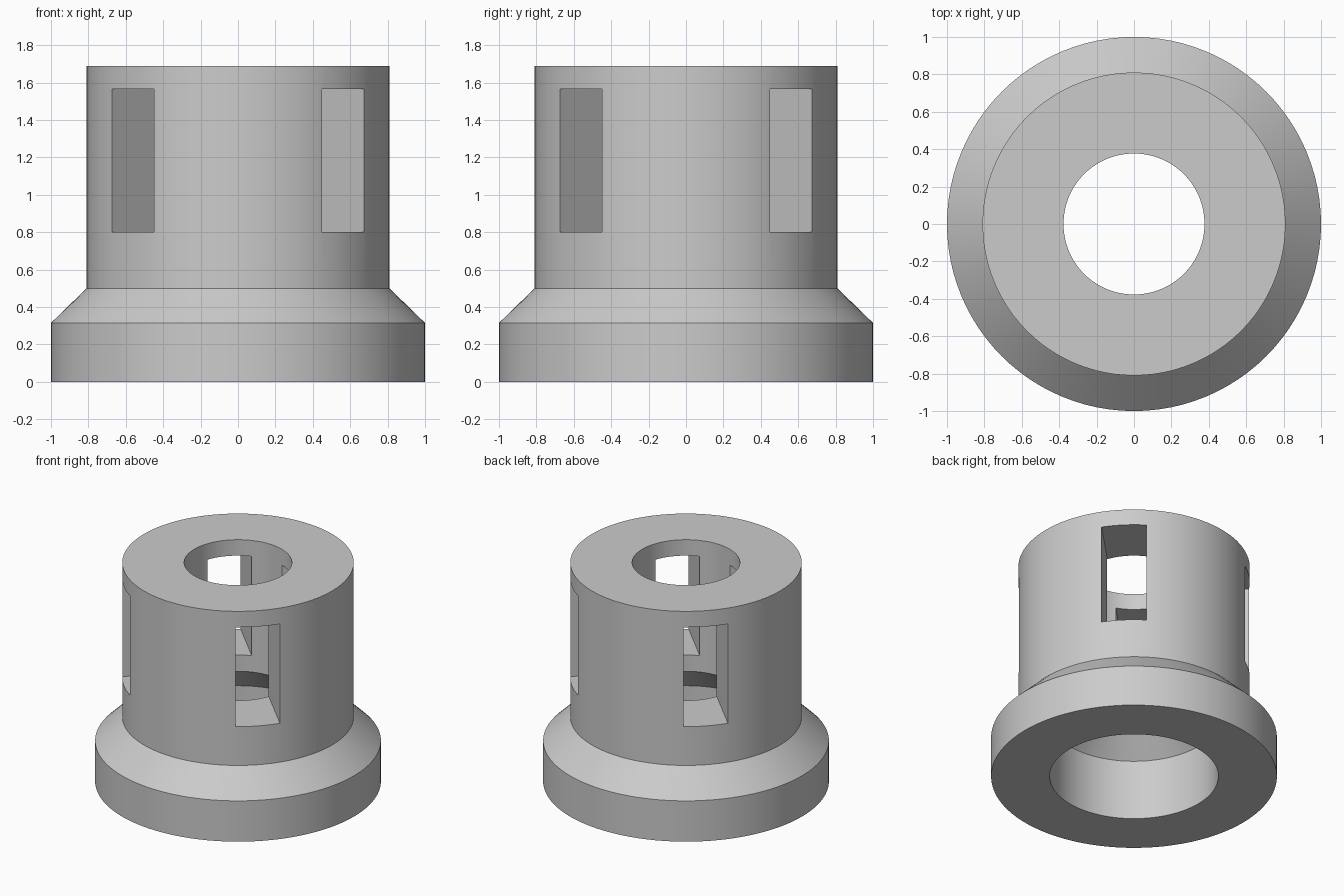
import bpy, bmesh, math
from mathutils import Matrix

if "Cube" in bpy.data.objects:
    bpy.data.objects.remove(bpy.data.objects["Cube"], do_unlink=True)

SEGMENTS = 96
# closed section of the ring (radius, height), counter-clockwise
SECTION = [(0.59, 0), (1, 0), (1, 0.315), (0.81, 0.5), (0.81, 1.69),
           (0.377, 1.69), (0.377, 0.674), (0.59, 0.463)]
SLOT_WIDTH, SLOT_BOTTOM, SLOT_TOP = 0.316, 0.8, 1.567


def add_object(name, bm):
    mesh = bpy.data.meshes.new(name)
    bmesh.ops.recalc_face_normals(bm, faces=bm.faces)
    bm.to_mesh(mesh)
    bm.free()
    obj = bpy.data.objects.new(name, mesh)
    bpy.context.collection.objects.link(obj)
    return obj


# grey material
grey = bpy.data.materials.new("light_grey")
grey.use_nodes = True
colour = (0.6, 0.6, 0.6, 1)
grey.diffuse_color = colour
for node in grey.node_tree.nodes:
    if node.type == 'BSDF_PRINCIPLED':
        node.inputs["Base Color"].default_value = colour

# flanged sleeve: section revolved around the z axis
bm = bmesh.new()
verts = [bm.verts.new((r, 0, z)) for r, z in SECTION]
edges = [bm.edges.new((v, verts[(i + 1) % len(verts)])) for i, v in enumerate(verts)]
bmesh.ops.spin(bm, geom=verts + edges, cent=(0, 0, 0), axis=(0, 0, 1),
               angle=math.tau, steps=SEGMENTS, use_merge=True)
bmesh.ops.remove_doubles(bm, verts=bm.verts, dist=1e-5)
sleeve = add_object("flanged_sleeve", bm)
sleeve.data.materials.append(grey)

# two crossing bars cut the four diagonal side slots
cutters = []
for angle in (45, 135):
    bm = bmesh.new()
    bmesh.ops.create_cube(bm, size=1)
    bmesh.ops.scale(bm, vec=(2.4, SLOT_WIDTH, SLOT_TOP - SLOT_BOTTOM), verts=bm.verts)
    bmesh.ops.translate(bm, vec=(0, 0, (SLOT_TOP + SLOT_BOTTOM) / 2), verts=bm.verts)
    bmesh.ops.transform(bm, matrix=Matrix.Rotation(math.radians(angle), 4, 'Z'), verts=bm.verts)
    cutter = add_object("slot_cutter", bm)
    cutter.data.materials.append(grey)
    cutter.hide_render = True
    cutters.append(cutter)
    cut = sleeve.modifiers.new("slot_cut", 'BOOLEAN')
    cut.operation = 'DIFFERENCE'
    cut.solver = 'EXACT'
    cut.object = cutter

# apply the cuts, drop the cutters and smooth the round walls
bpy.ops.object.select_all(action='DESELECT')
sleeve.select_set(True)
bpy.context.view_layer.objects.active = sleeve
for name in [m.name for m in sleeve.modifiers]:
    bpy.ops.object.modifier_apply(modifier=name)
for cutter in cutters:
    bpy.data.objects.remove(cutter, do_unlink=True)
bpy.ops.object.shade_smooth_by_angle(angle=math.radians(25))
